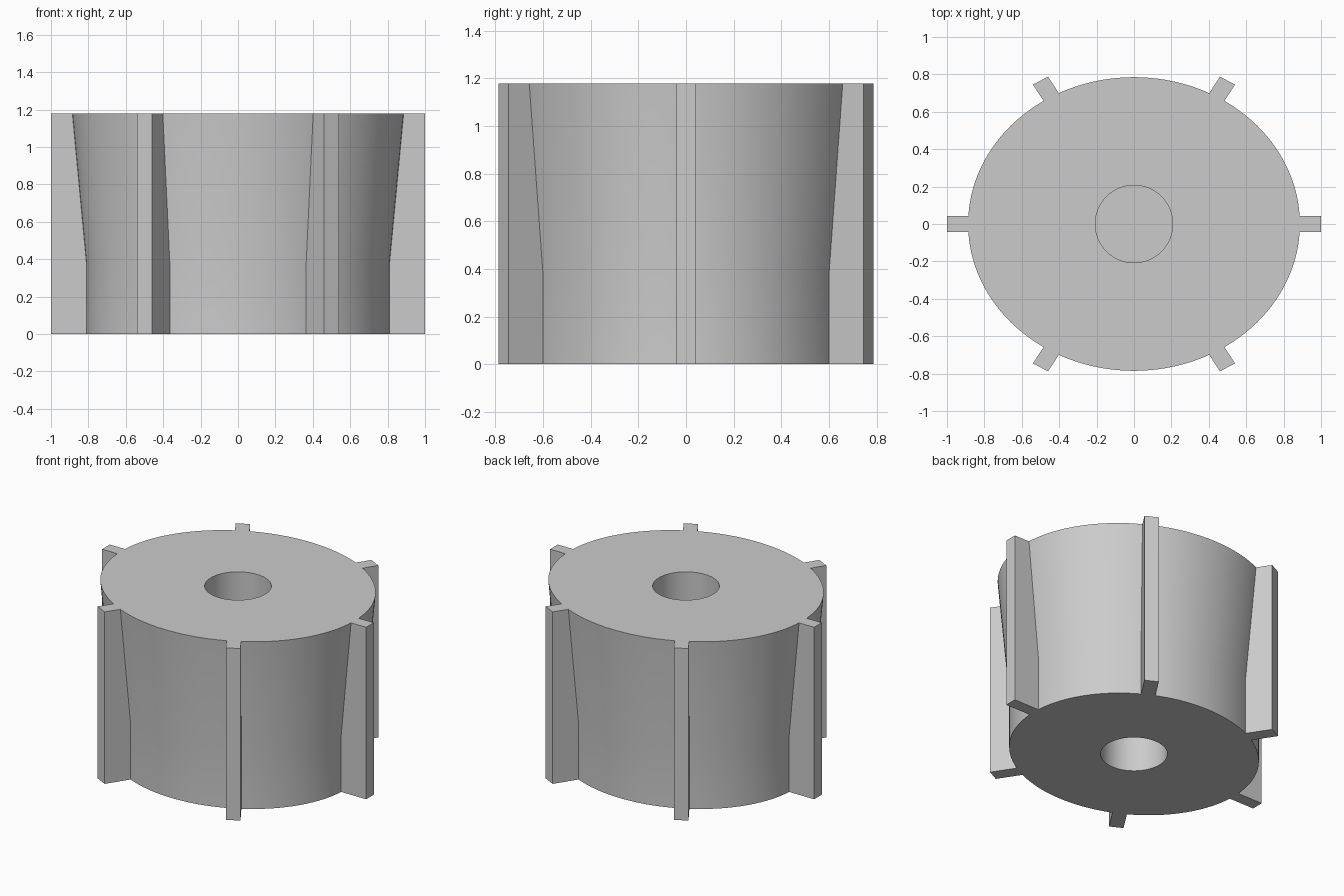
import bpy
import bmesh
from math import sin, cos, pi, radians
from mathutils import Matrix

cube = bpy.data.objects.get("Cube")
if cube:
    bpy.data.objects.remove(cube, do_unlink=True)

HEIGHT = 1.178
BREAK = 0.38          # height where the straight base starts to flare
R_BASE, R_TOP = 0.812, 0.887
SQUASH = 0.885        # depth of the oval relative to its width
BORE = 0.207
BORE_DEPTH = 0.4
FIN_WIDTH = 0.094
SEGMENTS = 128

grey = bpy.data.materials.new("light_grey")
grey.use_nodes = True
grey.diffuse_color = (0.6, 0.6, 0.6, 1)
grey.node_tree.nodes["Principled BSDF"].inputs["Base Color"].default_value = (0.6, 0.6, 0.6, 1)


def add_object(name, bm):
    bmesh.ops.recalc_face_normals(bm, faces=bm.faces)
    mesh = bpy.data.meshes.new(name)
    bm.to_mesh(mesh)
    bm.free()
    mesh.materials.append(grey)
    obj = bpy.data.objects.new(name, mesh)
    bpy.context.collection.objects.link(obj)
    return obj


# Oval body with a round blind bore at each end: rings of (x radius, y radius, z)
rings = [
    (BORE, BORE, BORE_DEPTH),
    (BORE, BORE, 0),
    (R_BASE, R_BASE * SQUASH, 0),
    (R_BASE, R_BASE * SQUASH, BREAK),
    (R_TOP, R_TOP * SQUASH, HEIGHT),
    (BORE, BORE, HEIGHT),
    (BORE, BORE, HEIGHT - BORE_DEPTH),
]
bm = bmesh.new()
angles = [2 * pi * i / SEGMENTS for i in range(SEGMENTS)]
loops = [[bm.verts.new((rx * cos(a), ry * sin(a), z)) for a in angles] for rx, ry, z in rings]
for low, high in zip(loops, loops[1:]):
    for i in range(SEGMENTS):
        j = (i + 1) % SEGMENTS
        bm.faces.new((low[i], low[j], high[j], high[i]))
bm.faces.new(loops[0])
bm.faces.new(loops[-1])
body = add_object("body", bm)

bpy.ops.object.select_all(action="DESELECT")
body.select_set(True)
bpy.context.view_layer.objects.active = body
bpy.ops.object.shade_smooth_by_angle(angle=radians(30))

# Six upright fins whose inner edge follows the flare of the body
INSET = 0.006
fin_profile = [
    (1, 0), (1, HEIGHT), (R_TOP - INSET, HEIGHT),
    (R_BASE - INSET, BREAK), (R_BASE - INSET, 0),
]
for k in range(6):
    bm = bmesh.new()
    sides = [[bm.verts.new((r, s * FIN_WIDTH / 2, z)) for r, z in fin_profile] for s in (-1, 1)]
    for side in sides:
        bm.faces.new(side)
    for i in range(len(fin_profile)):
        j = (i + 1) % len(fin_profile)
        bm.faces.new((sides[0][i], sides[0][j], sides[1][j], sides[1][i]))
    turn = Matrix.Rotation(k * pi / 3, 4, "Z")
    bm.transform(Matrix.Diagonal((1, SQUASH, 1, 1)) @ turn)
    add_object(f"fin_{k + 1}", bm)
